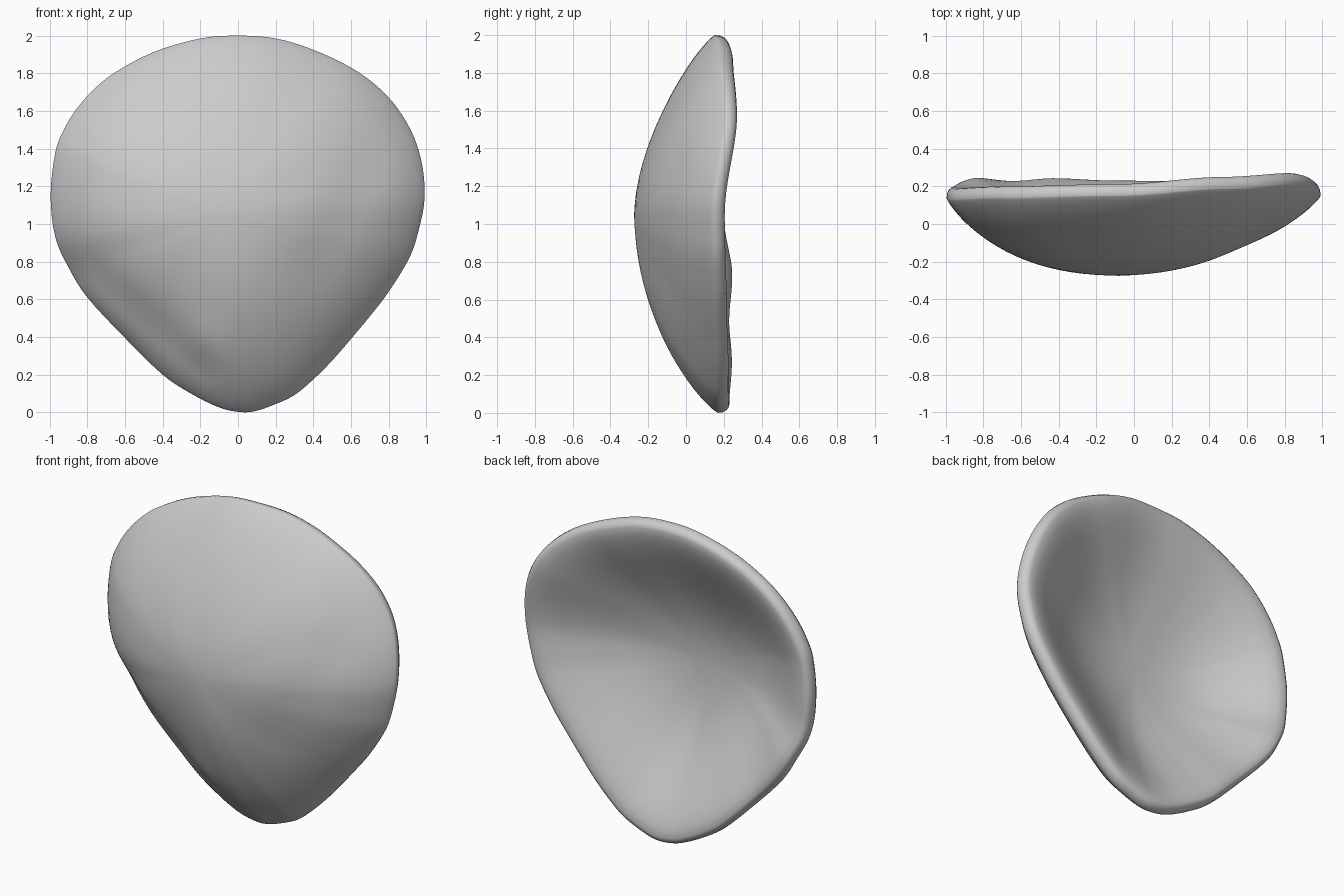
import bpy, bmesh, math

if "Cube" in bpy.data.objects:
    bpy.data.objects.remove(bpy.data.objects["Cube"])

# Front outline of the shell (x, z), clockwise from the top
OUTLINE = [(0, 2.0), (.2, 1.985), (.4, 1.925), (.6, 1.83), (.74, 1.73), (.85, 1.61), (.935, 1.46),
           (.98, 1.3), (.99, 1.13), (.96, .97), (.91, .82), (.8, .64), (.7, .51), (.6, .39),
           (.5, .275), (.4, .175), (.3, .092), (.19, .04), (.08, .004), (-.01, .004), (-.11, .03),
           (-.25, .1), (-.4, .2), (-.6, .395), (-.8, .61), (-.9, .77), (-.97, .93), (-.995, 1.15),
           (-.97, 1.38), (-.925, 1.5), (-.865, 1.6), (-.78, 1.7), (-.66, 1.8), (-.45, 1.912),
           (-.2, 1.985)]
# By angle around the middle: height of the back rim, and fullness of the dome
RIM = [(0, .205), (30, .27), (55, .25), (90, .212), (130, .2), (160, .19), (180, .2),
       (203, .245), (225, .228), (246, .243), (270, .23), (300, .225), (330, .215), (360, .205)]
FULLNESS = [(0, 1.9), (90, 1.45), (180, 2.5), (270, 1.9), (360, 1.9)]
CX, CZ = -.08, 1.05
FRONT_Y, INNER_Y = -.275, -.095


def lookup(table, a):
    for (a0, v0), (a1, v1) in zip(table, table[1:]):
        if a0 <= a <= a1:
            f = (a - a0) / (a1 - a0)
            return v0 + (v1 - v0) * f * f * (3 - 2 * f)
    return table[-1][1]


def smooth_loop(pts, steps):
    out, n = [], len(pts)
    for i in range(n):
        p0, p1, p2, p3 = (pts[(i + k) % n] for k in (-1, 0, 1, 2))
        for s in range(steps):
            t = s / steps
            out.append(tuple(.5 * (2 * b + (c - a) * t + (2 * a - 5 * b + 4 * c - d) * t * t
                                   + (3 * b - a - 3 * c + d) * t ** 3)
                             for a, b, c, d in zip(p0, p1, p2, p3)))
    return out


def stroke(x, z, a, b, width):
    """Soft mask around the segment a-b."""
    dx, dz = b[0] - a[0], b[1] - a[1]
    f = max(0, min(1, ((x - a[0]) * dx + (z - a[1]) * dz) / (dx * dx + dz * dz)))
    d = math.hypot(x - a[0] - f * dx, z - a[1] - f * dz)
    return math.exp(-(d / width) ** 2)


def soft_power(t, p, e=.25):
    """t ** p from 0 to 1, rounded off near 0."""
    return ((t * t + e * e) ** (p / 2) - e ** p) / ((1 + e * e) ** (p / 2) - e ** p)


def front_y(x, z, t, ridge, p):
    edge = ridge - .06
    y = edge + (FRONT_Y - edge) * max(0, 1 - soft_power(t, p)) ** .82
    fade = 1 - t ** 12
    y += .025 * fade * stroke(x, z, (-.75, .72), (-.2, .25), .08)     # lower left groove
    y -= .02 * fade * stroke(x, z, (-.2, .37), (-.15, .33), .09)      # small bump
    y += .012 * fade * stroke(x, z, (.68, 1.3), (.4, .75), .12)       # faint right hollow
    return y


def back_y(t, ridge, p):
    s = min(1, t / .955)
    return ridge + (INNER_Y - ridge) * (1 - soft_power(s, p + .7)) ** 1.65


bm = bmesh.new()
loop = smooth_loop(OUTLINE, 4)
info = []
for x, z in loop:
    a = math.degrees(math.atan2(z - CZ, x - CX)) % 360
    info.append((x, z, lookup(RIM, a), lookup(FULLNESS, a)))

# Rings: outer dome, rounded lip, inner hollow
FRONT_T = [math.sin(math.pi / 2 * i / 22) for i in range(1, 23)]
LIP = [(.997, -.035), (.987, -.015), (.972, -.004)]
BACK_T = [.955 - i * .045 for i in range(20)]
rings = []


def add_ring(t, height):
    ring = []
    for x, z, ridge, p in info:
        px, pz = CX + (x - CX) * t, CZ + (z - CZ) * t
        ring.append(bm.verts.new((px, height(px, pz, ridge, p), pz)))
    rings.append(ring)


for t in FRONT_T:
    add_ring(t, lambda x, z, r, p: front_y(x, z, t, r, p))
for t, drop in LIP:
    add_ring(t, lambda x, z, r, p: r + drop)
for t in BACK_T:
    add_ring(t, lambda x, z, r, p: back_y(t, r, p))

n = len(loop)
for r0, r1 in zip(rings, rings[1:]):
    for i in range(n):
        j = (i + 1) % n
        bm.faces.new((r0[i], r0[j], r1[j], r1[i]))
for ring, y in ((rings[0], FRONT_Y), (rings[-1], INNER_Y)):
    c = bm.verts.new((CX, y, CZ))
    for i in range(n):
        bm.faces.new((c, ring[i], ring[(i + 1) % n]))

# Relax both faces a little so the radial creases blend away
inside = [v for k, ring in enumerate(rings) if k < 16 or k > 30 for v in ring]
for _ in range(4):
    bmesh.ops.smooth_vert(bm, verts=inside, factor=.5, use_axis_x=False, use_axis_y=True,
                          use_axis_z=False)
bmesh.ops.recalc_face_normals(bm, faces=bm.faces)
for f in bm.faces:
    f.smooth = True

mesh = bpy.data.meshes.new("shell")
bm.to_mesh(mesh)
bm.free()
shell = bpy.data.objects.new("shell", mesh)
bpy.context.collection.objects.link(shell)
